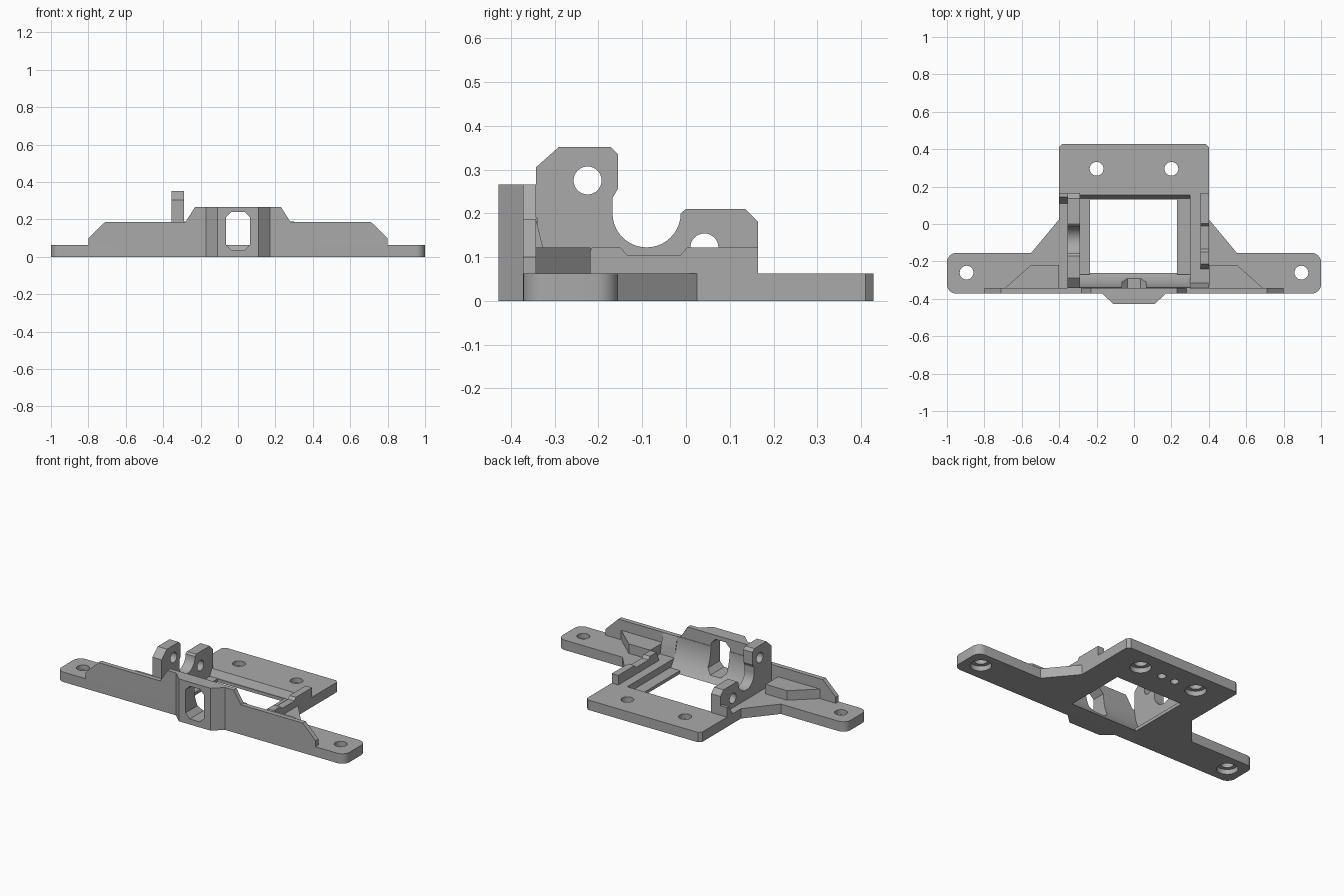
import bpy, bmesh, math
from mathutils import Vector

if "Cube" in bpy.data.objects:
    bpy.data.objects.remove(bpy.data.objects["Cube"])

grey = bpy.data.materials.new("plain_grey")
grey.diffuse_color = (0.4, 0.4, 0.4, 1)
grey.use_nodes = True
grey.node_tree.nodes["Principled BSDF"].inputs["Base Color"].default_value = grey.diffuse_color


def prism(name, pts, axis, lo, hi):
    """Extrude a 2D profile: axis x takes (y,z), y takes (x,z), z takes (x,y)."""
    def place(p, d):
        return {"x": (d, p[0], p[1]), "y": (p[0], d, p[1]), "z": (p[0], p[1], d)}[axis]
    bm = bmesh.new()
    a = [bm.verts.new(place(p, lo)) for p in pts]
    b = [bm.verts.new(place(p, hi)) for p in pts]
    bm.faces.new(a)
    bm.faces.new(b[::-1])
    n = len(pts)
    for i in range(n):
        j = (i + 1) % n
        bm.faces.new((a[i], b[i], b[j], a[j]))
    bmesh.ops.recalc_face_normals(bm, faces=bm.faces[:])
    me = bpy.data.meshes.new(name)
    bm.to_mesh(me)
    bm.free()
    me.materials.append(grey)
    ob = bpy.data.objects.new(name, me)
    bpy.context.collection.objects.link(ob)
    return ob


def arc(cx, cy, r, a0, a1, n):
    return [(cx + r * math.cos(math.radians(a0 + (a1 - a0) * i / n)),
             cy + r * math.sin(math.radians(a0 + (a1 - a0) * i / n))) for i in range(n + 1)]


def circle(cx, cy, r, n=32):
    return arc(cx, cy, r, 0, 360, n)[:-1]


def rect(x0, x1, y0, y1):
    return [(x0, y0), (x1, y0), (x1, y1), (x0, y1)]


def mirrored(half):
    """Complete a right-hand half profile across x = 0."""
    return half + [(-x, y) for x, y in reversed(half)]


def cut(ob, cutters):
    for c in cutters:
        m = ob.modifiers.new("cut", "BOOLEAN")
        m.operation, m.solver, m.object = "DIFFERENCE", "EXACT", c
        c.hide_render = True
        bpy.context.view_layer.objects.active = ob
        bpy.ops.object.modifier_apply(modifier=m.name)


def smooth(ob):
    bpy.ops.object.select_all(action="DESELECT")
    ob.select_set(True)
    bpy.context.view_layer.objects.active = ob
    bpy.ops.object.shade_smooth_by_angle(angle=math.radians(25))


T = 0.062        # plate thickness
FRONT = -0.372   # front face of the long wall
BACK = -0.343    # back face of the long wall

# Base plate with rounded ears and a rear tab
base = prism("base_plate", mirrored(
    arc(0.95, FRONT + 0.05, 0.05, -90, 0, 8) + arc(0.95, -0.205, 0.05, 0, 90, 8)
    + [(0.55, -0.155), (0.4, 0.025), (0.4, 0.41), (0.382, 0.428)]), "z", 0, T)

# Cutters: window, stepped ledge with sloped rear edge, lip clearance, screw holes
cutters = [
    prism("window_cutter", rect(-0.235, 0.23, -0.3, 0.13), "z", -0.1, 0.2),
    prism("ledge_cutter", [(-0.3, 0.02), (0.135, 0.02), (0.155, T), (0.155, 0.2), (-0.3, 0.2)],
          "x", -0.29, 0.30),
    prism("lip_cutter", rect(-0.29, 0.30, BACK, -0.27), "z", -0.1, 0.2),
]
for x, y in ((-0.895, -0.26), (0.895, -0.26), (-0.2, 0.295), (0.2, 0.295)):
    cutters.append(prism("screw_hole_cutter", circle(x, y, 0.037), "z", -0.1, 0.2))
    cutters.append(prism("counterbore_cutter", circle(x, y, 0.06), "z", -0.1, 0.03))
for x in (-0.047, 0.047):
    cutters.append(prism("pin_hole_cutter", circle(x, 0.295, 0.024), "z", -0.1, 0.035))

# Tall front opening with clipped corners
slot = prism("slot_cutter", mirrored([(0.035, 0.035), (0.065, 0.065), (0.065, 0.21), (0.035, 0.24)]),
             "y", -0.6, -0.2)
cut(base, cutters + [slot])

# Long front wall with stepped, sloping top
wall = prism("front_wall", mirrored(
    [(0.8, T), (0.8, 0.10), (0.71, 0.187), (0.28, 0.187), (0.23, 0.266)]), "y", FRONT, BACK)
cut(wall, [slot])

# Projecting boss around the opening
boss = prism("front_boss", mirrored([(0.11, -0.428), (0.17, FRONT)]), "z", 0, 0.266)
cut(boss, [slot])

# Concave lip behind the wall
curve = arc(-0.07, 0.19, 0.27, 180, 224.7, 14)
lip = prism("curved_lip", [(BACK, 0.19)] + curve + [(BACK, 0)], "x", -0.29, 0.30)
cut(lip, [slot])

# Hinge lugs on the left: tall front lug, round valley, low rear lug
lug = prism("hinge_lugs",
            [(BACK, T), (BACK, 0.305), (-0.29, 0.352), (-0.172, 0.352), (-0.155, 0.335),
             (-0.155, 0.257), (-0.168, 0.235)]
            + arc(-0.09, 0.2, 0.078, 180, 360, 20)
            + [(0, 0.21), (0.135, 0.21), (0.165, 0.18), (0.165, T)], "x", -0.355, -0.29)
lug_holes = [prism("pivot_hole_cutter", circle(y, z, 0.032), "x", -0.5, -0.2)
             for y, z in ((-0.225, 0.275), (0.042, 0.122))]
cut(lug, lug_holes)

# Right rail with shallow notch, and its front wedge
prism("right_rail", [(-0.24, T), (-0.215, 0.122), (-0.15, 0.122), (-0.135, 0.105), (-0.012, 0.105),
                     (0.003, 0.122), (0.165, 0.122), (0.165, T)], "x", 0.355, 0.40)
prism("right_wedge", [(BACK, T), (BACK, 0.187), (-0.327, 0.122), (-0.315, T)], "x", 0.30, 0.40)

# Small ramp stop beside the rear lug
prism("left_stop", [(0.11, T), (0.145, 0.122), (0.165, 0.122), (0.165, T)], "x", -0.40, -0.355)

# Gusset blocks bracing the front wall
for side, s in (("left", -1), ("right", 1)):
    prism(side + "_gusset", [(s * 0.69, BACK), (s * 0.55, -0.218), (s * 0.40, -0.218),
                             (s * 0.40, BACK)], "z", T, 0.122)

for ob in (base, lip, lug):
    smooth(ob)
for c in cutters + lug_holes + [slot]:
    bpy.data.objects.remove(c)
